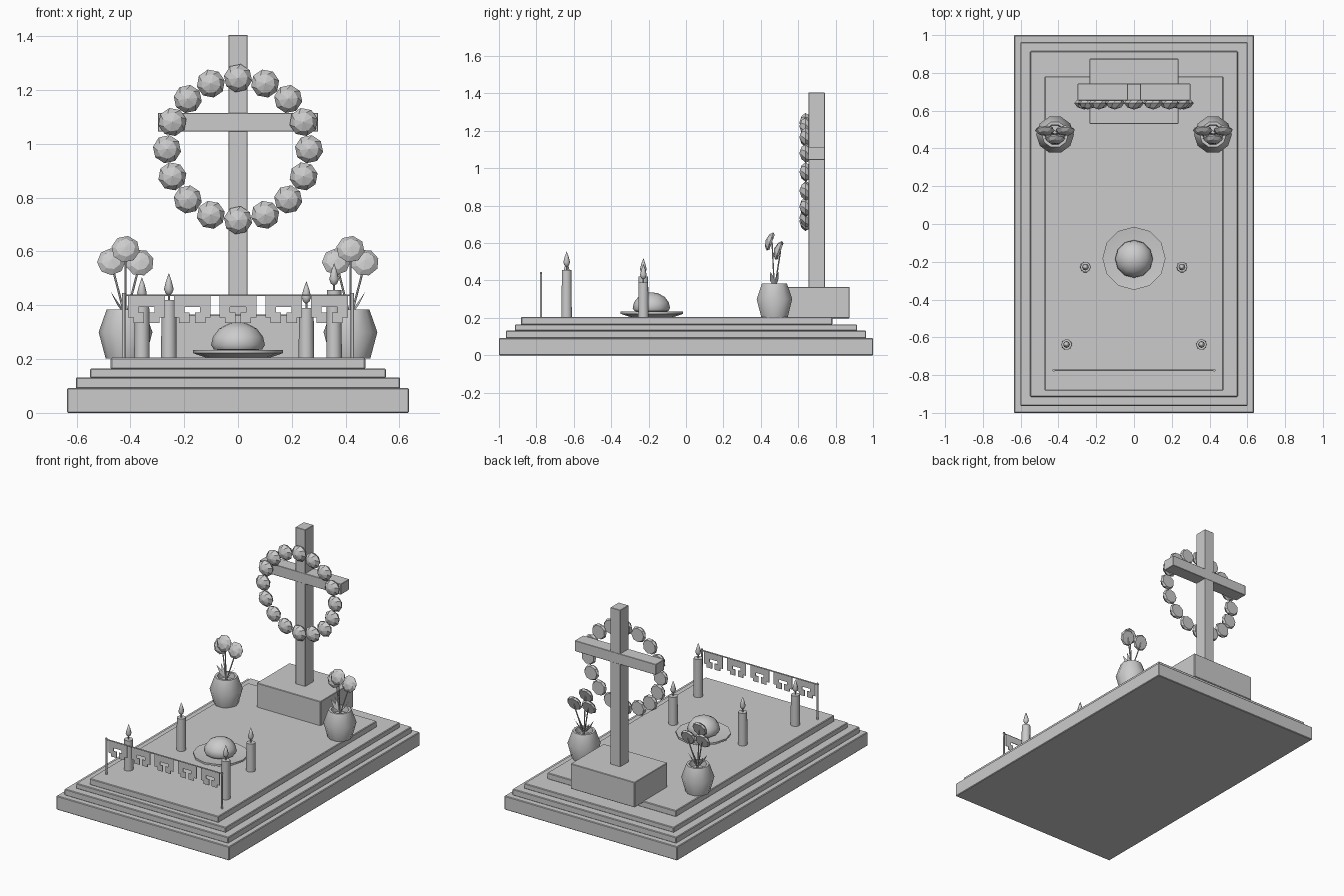
import bpy, bmesh, math
from mathutils import Vector, Matrix

if "Cube" in bpy.data.objects:
    bpy.data.objects.remove(bpy.data.objects["Cube"])

grey = bpy.data.materials.new("plain_grey")
grey.diffuse_color = (0.6, 0.6, 0.6, 1)
grey.use_nodes = True
grey.node_tree.nodes["Principled BSDF"].inputs["Base Color"].default_value = grey.diffuse_color


def finish(name, bm, smooth=None):
    bmesh.ops.recalc_face_normals(bm, faces=bm.faces[:])
    me = bpy.data.meshes.new(name)
    bm.to_mesh(me)
    bm.free()
    me.materials.append(grey)
    ob = bpy.data.objects.new(name, me)
    bpy.context.collection.objects.link(ob)
    if smooth:
        bpy.ops.object.select_all(action='DESELECT')
        ob.select_set(True)
        bpy.context.view_layer.objects.active = ob
        bpy.ops.object.shade_smooth_by_angle(angle=math.radians(smooth))
    return ob


def add_box(bm, x0, x1, y0, y1, z0, z1):
    m = Matrix.Translation(((x0 + x1) / 2, (y0 + y1) / 2, (z0 + z1) / 2)) \
        @ Matrix.Diagonal((x1 - x0, y1 - y0, z1 - z0, 1))
    bmesh.ops.create_cube(bm, size=1, matrix=m)


def box(name, *dims, bevel=0.0):
    bm = bmesh.new()
    add_box(bm, *dims)
    if bevel:
        bmesh.ops.bevel(bm, geom=bm.edges[:], offset=bevel, segments=1, affect='EDGES')
    return finish(name, bm)


def add_lathe(bm, profile, sides, m=Matrix(), twist=0.0):
    """Spin (radius, height) points round z; zero radius gives a pole."""
    rings = []
    for k, (r, z) in enumerate(profile):
        n = sides if r > 0 else 1
        rings.append([bm.verts.new(m @ Vector((
            r * math.cos(2 * math.pi * i / sides + k * twist),
            r * math.sin(2 * math.pi * i / sides + k * twist), z))) for i in range(n)])
    for a, b in zip(rings, rings[1:]):
        for i in range(sides):
            j = (i + 1) % sides
            quad = [a[i % len(a)], a[j % len(a)], b[j % len(b)], b[i % len(b)]]
            bm.faces.new(list(dict.fromkeys(quad)))


def lathe(name, profile, sides, loc, smooth=50):
    bm = bmesh.new()
    add_lathe(bm, profile, sides, Matrix.Translation(loc))
    return finish(name, bm, smooth)


def add_rod(bm, a, b, r, sides=6):
    a, b = Vector(a), Vector(b)
    m = Matrix.Translation(a) @ (b - a).to_track_quat('Z', 'Y').to_matrix().to_4x4()
    L = (b - a).length
    add_lathe(bm, [(0, 0), (r, 0), (r, L), (0, L)], sides, m)


def add_flower(bm, loc, roll, tilt=0.0, depth=0.048):
    """Low-poly swirled blossom with a flat back, facing -y."""
    m = Matrix.Translation(loc) @ Matrix.Rotation(math.pi / 2 - tilt, 4, 'X') \
        @ Matrix.Rotation(roll, 4, 'Z')
    add_lathe(bm, [(0, 0), (0.046, 0), (0.053, depth * 0.3), (0.036, depth * 0.75),
                   (0, depth)], 8, m, twist=0.3)


# Stepped tomb slabs
box("base_slab", -.635, .635, -1, 1, 0, .092, bevel=.004)
box("lower_step", -.602, .602, -.963, .963, .09, .132, bevel=.004)
box("middle_step", -.55, .55, -.915, .915, .13, .165, bevel=.004)
box("top_slab", -.473, .473, -.882, .782, .163, .205, bevel=.004)

# Cross on its pedestal
box("cross_pedestal", -.235, .235, .53, .875, .198, .365, bevel=.003)
box("cross_post", -.036, .036, .655, .742, .36, 1.405, bevel=.002)
box("cross_bar", -.298, .298, .654, .743, 1.045, 1.115, bevel=.002)

# Ring of blossoms
bm = bmesh.new()
for i in range(16):
    a = 2 * math.pi * i / 16
    add_flower(bm, (.264 * math.cos(a), .654, .98 + .264 * math.sin(a)), a)
finish("flower_wreath", bm)

# Two vases with bouquets
for side, label in ((-1, "left"), (1, "right")):
    cx, cy = side * .418, .473
    lathe(label + "_vase", [(0, .203), (.074, .203), (.1, .3), (.07, .385), (.055, .385),
                            (.05, .35), (0, .35)], 10, (cx, cy, 0))
    heads = [(cx, .46, .605), (cx + .053, .505, .555), (cx - .053, .505, .558)]
    blooms, stems = bmesh.new(), bmesh.new()
    for k, h in enumerate(heads):
        add_flower(blooms, h, k * .5, tilt=.35, depth=.036)
        add_rod(stems, (cx, cy, .35), h, .004)
    finish(label + "_blossoms", blooms)
    finish(label + "_stems", stems)
    leaves = bmesh.new()
    for sx, sy in ((-1, .4), (1, .4), (-1, -.4), (1, -.4)):
        pts = [(0, 0, .36), (.02, .012, .40), (.055, 0, .45), (.03, -.012, .40)]
        leaves.faces.new([leaves.verts.new((cx + sx * x, cy + sy * x + y, z))
                          for x, y, z in pts])
    finish(label + "_leaves", leaves)

# Candles with wick and flame
for label, x, y, top in (("front_left", -.357, -.638, .405), ("front_right", .357, -.638, .457),
                         ("rear_left", -.257, -.228, .42), ("rear_right", .254, -.228, .39)):
    lathe(label + "_candle", [(0, .203), (.029, .203), (.027, top), (0, top)], 10, (x, y, 0))
    lathe(label + "_wick", [(0, -.002), (.004, -.002), (.004, .025), (0, .025)], 6, (x, y, top))
    lathe(label + "_flame", [(0, .014), (.012, .024), (.018, .04), (.011, .068), (0, .1)],
          8, (x, y, top))

# Bread on a plate
lathe("plate", [(0, .204), (.115, .204), (.167, .222), (.167, .234), (.12, .228), (0, .228)],
      12, (0, -.182, 0), 35)
lathe("bread", [(0, .226), (.09, .236), (.1, .252), (.093, .283), (.07, .313), (.037, .331),
                (0, .337)], 12, (0, -.185, 0))

# Cut-paper bunting on two poles
bm = bmesh.new()
for x in (-.425, .425):
    add_rod(bm, (x, -.775, .203), (x, -.775, .446), .006, 8)
finish("bunting_poles", bm, 50)
bm = bmesh.new()
add_rod(bm, (-.432, -.775, .437), (.432, -.775, .437), .004)
finish("bunting_string", bm, 50)
pattern = ["1111111", "1111111", "1100011", "1110111", "0110110"]
bm = bmesh.new()
w, h = .137 / 7, .1 / 5
for p in range(5):
    for r, row in enumerate(pattern):
        for c, on in enumerate(row):
            if on == "1":
                x, z = -.34 + .17 * p + (c - 3.5) * w, .434 - r * h
                add_box(bm, x, x + w, -.777, -.773, z - h, z)
finish("paper_banners", bm)
